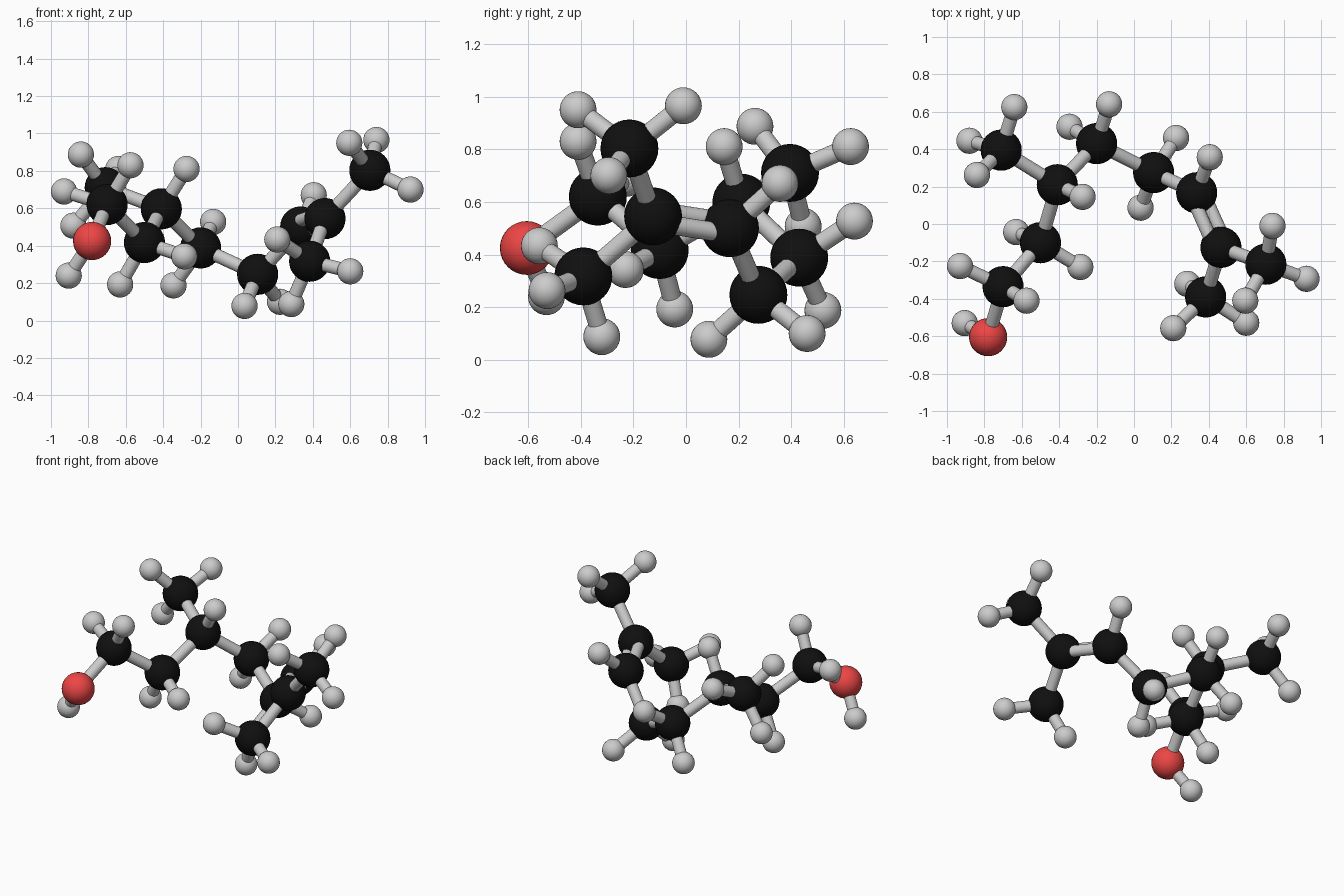
import bpy
from mathutils import Vector

if "Cube" in bpy.data.objects:
    bpy.data.objects.remove(bpy.data.objects["Cube"])

# Colours
def material(name, rgb):
    m = bpy.data.materials.new(name)
    m.diffuse_color = (*rgb, 1)
    m.use_nodes = True
    m.node_tree.nodes["Principled BSDF"].inputs["Base Color"].default_value = m.diffuse_color
    return m

BLACK = material("black", (0.005, 0.005, 0.005))
RED = material("red", (0.85, 0.06, 0.06))
BOND_R = 0.036

def smooth(name, mat=None):
    o = bpy.context.object
    o.name = name
    bpy.ops.object.shade_smooth_by_angle()
    if mat:
        o.data.materials.append(mat)

def ball(name, pos, radius, mat=None):
    bpy.ops.mesh.primitive_uv_sphere_add(segments=32, ring_count=16, radius=radius, location=pos)
    smooth(name, mat)

def bond(name, a, b, offset=Vector((0, 0, 0)), radius=BOND_R):
    a, b = Vector(a) + offset, Vector(b) + offset
    bpy.ops.mesh.primitive_cylinder_add(vertices=24, radius=radius, depth=(b - a).length,
                                        location=(a + b) / 2)
    bpy.context.object.rotation_euler = (b - a).to_track_quat('Z', 'Y').to_euler()
    smooth(name)

# Heavy atoms, each with its attached hydrogens
atoms = {
    "oxygen": ((-.78, -.605, .425), [(-.905, -.53, .24)]),
    "c1": ((-.70, -.335, .62), [(-.93, -.225, .69), (-.575, -.41, .83)]),
    "c2": ((-.50, -.10, .417), [(-.287, -.23, .343), (-.63, -.043, .193)]),
    "c3": ((-.41, .21, .597), [(-.275, .145, .81)]),
    "c3_branch": ((-.71, .395, .71), [(-.64, .625, .81), (-.88, .445, .507), (-.84, .262, .887)]),
    "c4": ((-.20, .43, .388), [(-.133, .64, .527), (-.345, .52, .188)]),
    "c5": ((.105, .275, .247), [(.225, .46, .10), (.035, .087, .078)]),
    "c6": ((.335, .167, .50), [(.405, .357, .67)]),
    "c7": ((.465, -.125, .545), []),
    "c8": ((.705, -.215, .803), [(.74, -.01, .965), (.922, -.293, .70), (.595, -.41, .95)]),
    "c9": ((.383, -.39, .317), [(.21, -.557, .433), (.60, -.528, .263), (.285, -.32, .088)]),
}
for name, (pos, hydrogens) in atoms.items():
    if name == "oxygen":
        ball("oxygen_atom", pos, 0.102, RED)
    else:
        ball("carbon_atom_" + name, pos, 0.11, BLACK)
    for i, h in enumerate(hydrogens):
        ball(f"hydrogen_atom_{name}_{i}", h, 0.07)
        bond(f"hydrogen_bond_{name}_{i}", pos, h)

# Single bonds of the skeleton
for a, b in ["oxygen c1", "c1 c2", "c2 c3", "c3 c3_branch", "c3 c4", "c4 c5",
             "c5 c6", "c7 c8", "c7 c9"] and [p.split() for p in (
             "oxygen c1", "c1 c2", "c2 c3", "c3 c3_branch", "c3 c4", "c4 c5",
             "c5 c6", "c7 c8", "c7 c9")]:
    bond(f"bond_{a}_{b}", atoms[a][0], atoms[b][0])

# Double bond: two parallel rods
p6, p7, p8, p9 = (Vector(atoms[k][0]) for k in ("c6", "c7", "c8", "c9"))
normal = (p7 - p6).cross(p8 - p9).normalized()
for side in (-1, 1):
    bond("double_bond_rod", p6, p7, normal * 0.04 * side)
